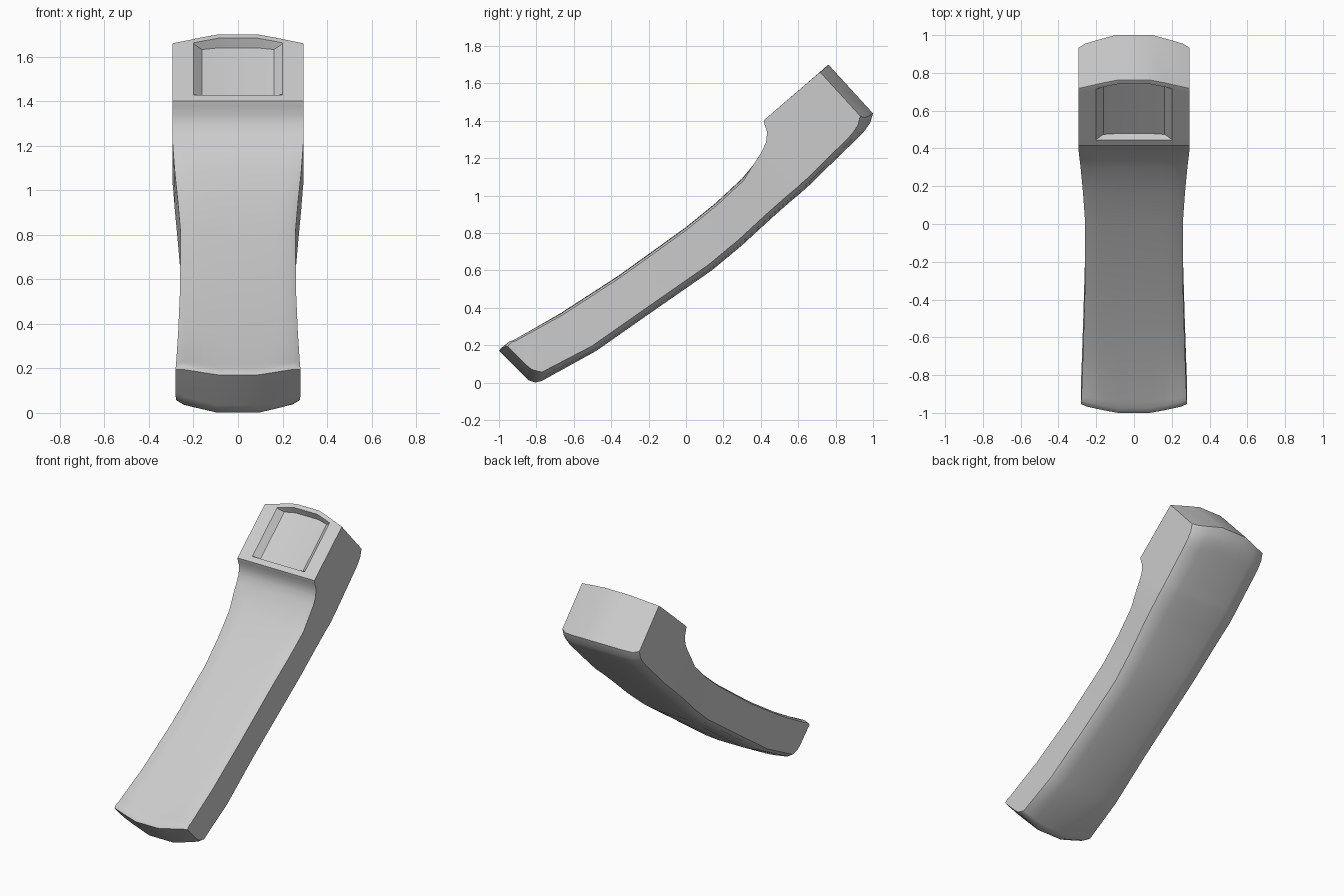
import bpy, bmesh, math
from mathutils import Vector

if "Cube" in bpy.data.objects:
    bpy.data.objects.remove(bpy.data.objects["Cube"])

AXIS = Vector((0, .74, .67)).normalized()
DISH = .045

# Side profile: (y, z) on the upper edge paired with (y, z) on the lower edge
LOW_END = [((-1, .17), (-.865, .035)), ((-.99, .183), (-.84, .012)),
           ((-.975, .196), (-.805, .001)), ((-.94, .215), (-.77, .01))]
GRIP = [((-.67, .372), (-.48, .17)), ((-.36, .573), (-.18, .38)),
        ((0, .832), (.14, .602)), ((.16, .962), (.3, .735)),
        ((.3, 1.092), (.46, .882)), ((.36, 1.165), (.56, .97))]
NECK = [((.405, 1.235), (.62, 1.02)), ((.428, 1.285), (.65, 1.048)),
        ((.434, 1.34), (.67, 1.065)), ((.42, 1.38), (.69, 1.085)),
        ((.416, 1.402), (.71, 1.105)), ((.444, 1.427), (.735, 1.13))]
HIGH_END = [((.74, 1.683), (.918, 1.308)), ((.75, 1.691), (.952, 1.343)),
            ((.757, 1.697), (.985, 1.39)), ((.762, 1.7), (1, 1.44))]


def half_width(y):
    """Waisted grip flaring to both ends."""
    if y > -.1:
        return .255 + .04 * min(1, (y + .1) / .5) ** 1.5
    return .255 + .025 * ((-.1 - y) / .9) ** 1.3


def bulge(y):
    """How far the side edges of the end caps fall back."""
    return .05 if y < -.96 else .03 if y < -.9 else -.06 if y > .6 else 0


def mirrored(half):
    return [(-u, *rest) for u, *rest in half] + [tuple(p) for p in half[::-1]]


# Cross-section: fraction of half width, edge drop, dish weight
TOP = mirrored([(1, 1, 0), (.9, .25, 0), (.68, .1, 0), (.55, .05, .85), (.3, 0, 1)])
BOTTOM = mirrored([(1, .035), (.88, .014), (.65, .006), (.33, 0)])[::-1]

# Stations, with two sunken ones inside the head for the shallow dish
stations = [(Vector((0, *t)), Vector((0, *b)), 0)
            for t, b in LOW_END + GRIP + NECK + HIGH_END]
k = len(LOW_END + GRIP + NECK)
lip, crest = stations[k - 1], stations[k]
stations[k:k] = [(lip[0].lerp(crest[0], f), lip[1].lerp(crest[1], f), DISH)
                 for f in (.012, .988)]

bm = bmesh.new()
rings = []
for i, (top, bot, dish) in enumerate(stations):
    down = (bot - top).normalized()
    hw = half_width(top.y)
    crown = .014 if top.y < .33 else 0
    back = bulge(top.y)

    def place(base, u, offset):
        p = base + down * offset + AXIS * (back * max(0, abs(u) - .33) / .67)
        return bm.verts.new((u * hw, p.y, p.z))

    rings.append([place(top, u, c * crown + w * dish) for u, c, w in TOP]
                 + [place(bot, u, -c) for u, c in BOTTOM])

# Skin between stations
n = len(rings[0])
for a, b in zip(rings, rings[1:]):
    for i in range(n):
        j = (i + 1) % n
        bm.faces.new((a[i], a[j], b[j], b[i]))

# Bulged end caps in three strips
for r in (rings[0], rings[-1]):
    t, b = r[:len(TOP)], r[len(TOP):][::-1]
    bm.faces.new(t[:5] + b[:4][::-1])
    bm.faces.new((t[4], t[5], b[4], b[3]))
    bm.faces.new(t[5:] + b[4:][::-1])

bmesh.ops.recalc_face_normals(bm, faces=bm.faces)
mesh = bpy.data.meshes.new("curved_handle")
bm.to_mesh(mesh)
bm.free()
handle = bpy.data.objects.new("curved_handle", mesh)
bpy.context.collection.objects.link(handle)

# Smooth body with crisp outer edges
bpy.context.view_layer.objects.active = handle
handle.select_set(True)
bpy.ops.object.shade_smooth_by_angle(angle=math.radians(35))
